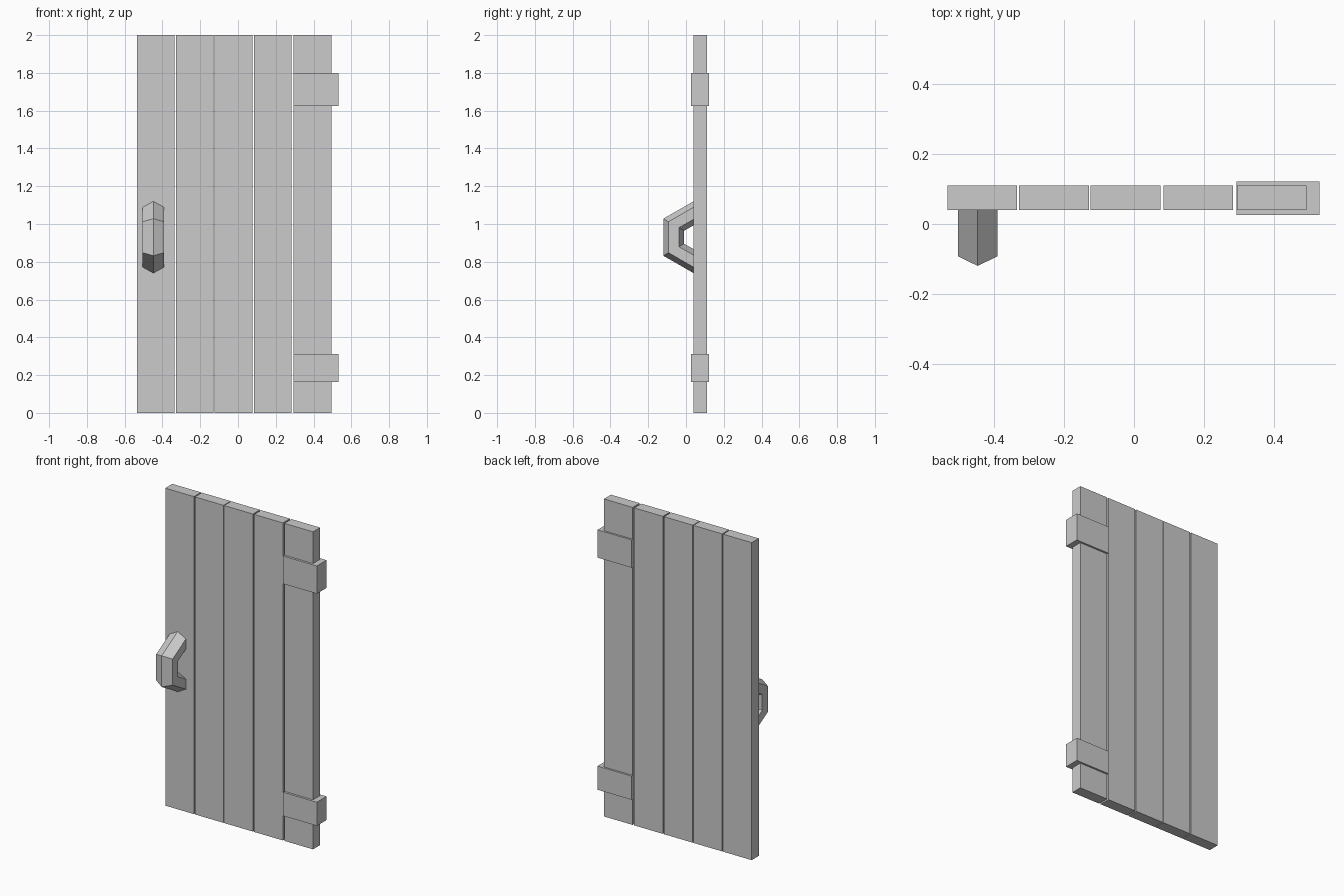
import bpy, bmesh
from math import cos, tan, radians

if "Cube" in bpy.data.objects:
    bpy.data.objects.remove(bpy.data.objects["Cube"])


def mesh_object(name, bm):
    bmesh.ops.recalc_face_normals(bm, faces=bm.faces[:])
    me = bpy.data.meshes.new(name)
    bm.to_mesh(me)
    bm.free()
    ob = bpy.data.objects.new(name, me)
    bpy.context.collection.objects.link(ob)
    return ob


def box(name, lo, hi):
    bm = bmesh.new()
    bmesh.ops.create_cube(bm, size=1)
    for v in bm.verts:
        v.co = [(a + b) / 2 + c * (b - a) for a, b, c in zip(lo, hi, v.co)]
    return mesh_object(name, bm)


# Door planks, slightly uneven gaps
for i, x in enumerate((-0.535, -0.329, -0.124, 0.084, 0.295)):
    box(f"plank_{i + 1}", (x, 0.04, 0), (x + 0.2, 0.11, 2))

# Hinge blocks wrapping the outer plank
for name, z0, z1 in (("hinge_lower", 0.163, 0.312), ("hinge_upper", 1.625, 1.80)):
    box(name, (0.294, 0.026, z0), (0.531, 0.122, z1))

# Handle: hexagonal bar (side offset, depth from front) mitred round two 60 degree bends
HEX = [(0, 0), (0.057, 0.0275), (0.057, 0.0825), (0, 0.11), (-0.057, 0.0825), (-0.057, 0.0275)]
CX, CZ, FRONT, BACK = -0.448, 0.93, -0.12, 0.04
END, ELBOW, ANGLE = 0.19, 0.098, radians(30)
bm = bmesh.new()
rings = []
for sign, at_end in ((1, True), (1, False), (-1, False), (-1, True)):
    ring = []
    for dx, d in HEX:
        y = BACK if at_end else FRONT + d
        half = END - d / cos(ANGLE) if at_end else ELBOW - d * tan(ANGLE)
        ring.append(bm.verts.new((CX + dx, y, CZ + sign * half)))
    rings.append(ring)
for a, b in zip(rings, rings[1:]):
    for i in range(6):
        j = (i + 1) % 6
        bm.faces.new((a[i], a[j], b[j], b[i]))
bm.faces.new(rings[0])
bm.faces.new(rings[-1])
mesh_object("handle", bm)
